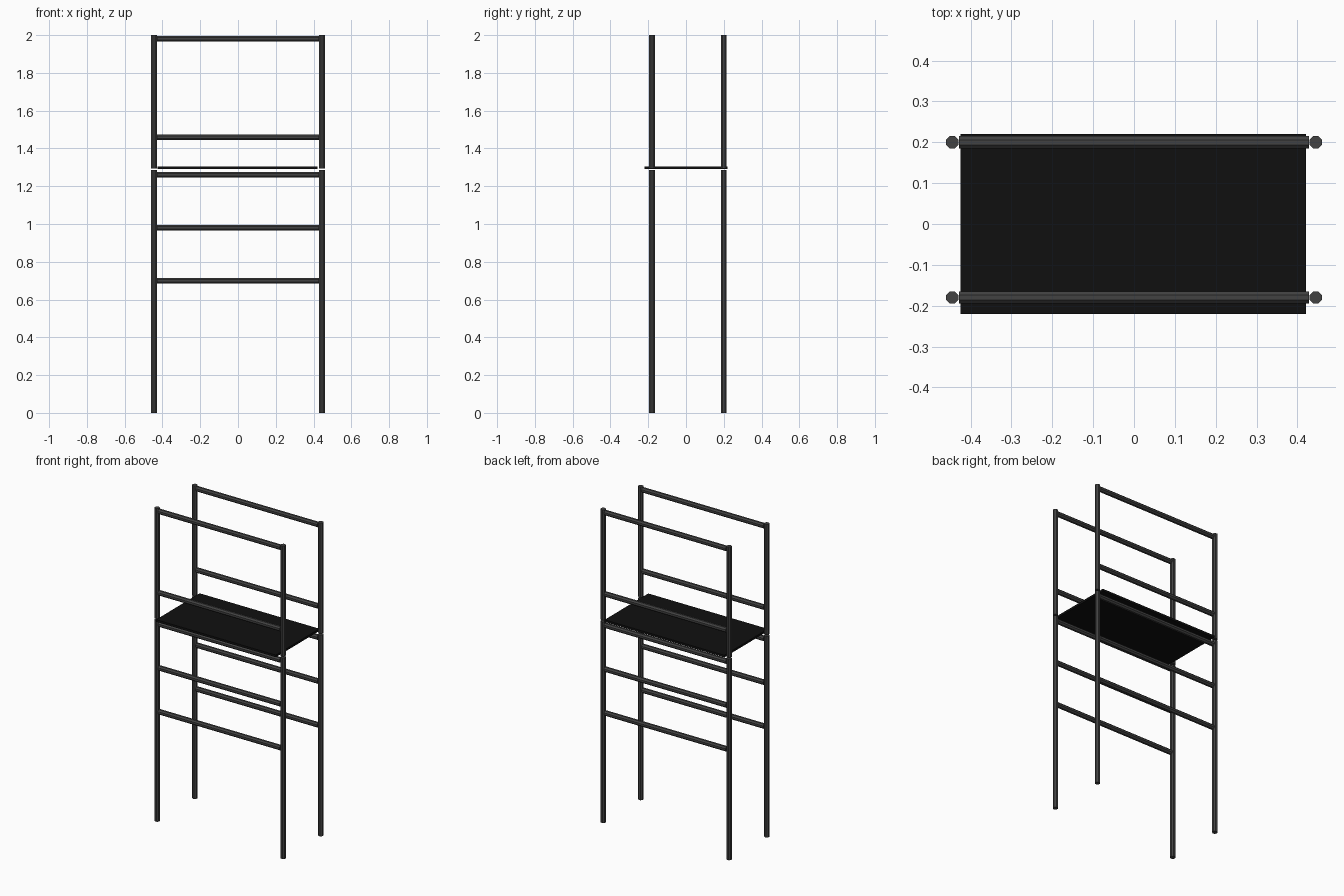
import bpy
from math import pi, cos

if "Cube" in bpy.data.objects:
    bpy.data.objects.remove(bpy.data.objects["Cube"])

POST_X = 0.445
FRAMES = {"front": -0.18, "back": 0.20}
RAIL_HEIGHTS = [0.70, 0.98, 1.26, 1.46, 1.98]
TUBE_R = 0.015 / cos(pi / 8)   # octagon, 0.03 across flats
SEAM = 1.29                    # lower and upper frames stack here


def material(name, value):
    m = bpy.data.materials.new(name)
    m.diffuse_color = (value, value, value, 1)
    m.use_nodes = True
    m.node_tree.nodes["Principled BSDF"].inputs["Base Color"].default_value = m.diffuse_color
    return m


steel = material("dark_steel", 0.055)
black = material("black_board", 0.005)


def tube(name, centre, length, along_x=False):
    """Eight-sided tube with its flats square to the axes."""
    bpy.ops.mesh.primitive_cylinder_add(vertices=8, radius=TUBE_R, depth=length)
    ob = bpy.context.object
    ob.name = name
    ob.rotation_euler = (0, 0, pi / 8)
    bpy.ops.object.transform_apply(location=False, rotation=True, scale=False)
    if along_x:
        ob.rotation_euler = (0, pi / 2, 0)
    ob.location = centre
    ob.data.materials.append(steel)
    return ob


for side, y in FRAMES.items():
    # Posts: lower and upper sections with a thin gap at the seam
    for hand, x in (("left", -POST_X), ("right", POST_X)):
        for level, z0, z1 in (("lower", 0, SEAM - 0.005), ("upper", SEAM + 0.005, 2.0)):
            tube(f"{side}_{hand}_{level}_post", (x, y, (z0 + z1) / 2), z1 - z0)
    # Horizontal rails between the posts
    for i, z in enumerate(RAIL_HEIGHTS):
        tube(f"{side}_rail_{i + 1}", (0, y, z), 2 * (POST_X - 0.016), along_x=True)

# Shelf board
bpy.ops.mesh.primitive_cube_add(size=1, location=(-0.002, 0, 1.298))
shelf = bpy.context.object
shelf.name = "shelf_board"
shelf.scale = (0.846, 0.44, 0.014)
bpy.ops.object.transform_apply(location=False, rotation=False, scale=True)
shelf.data.materials.append(black)
